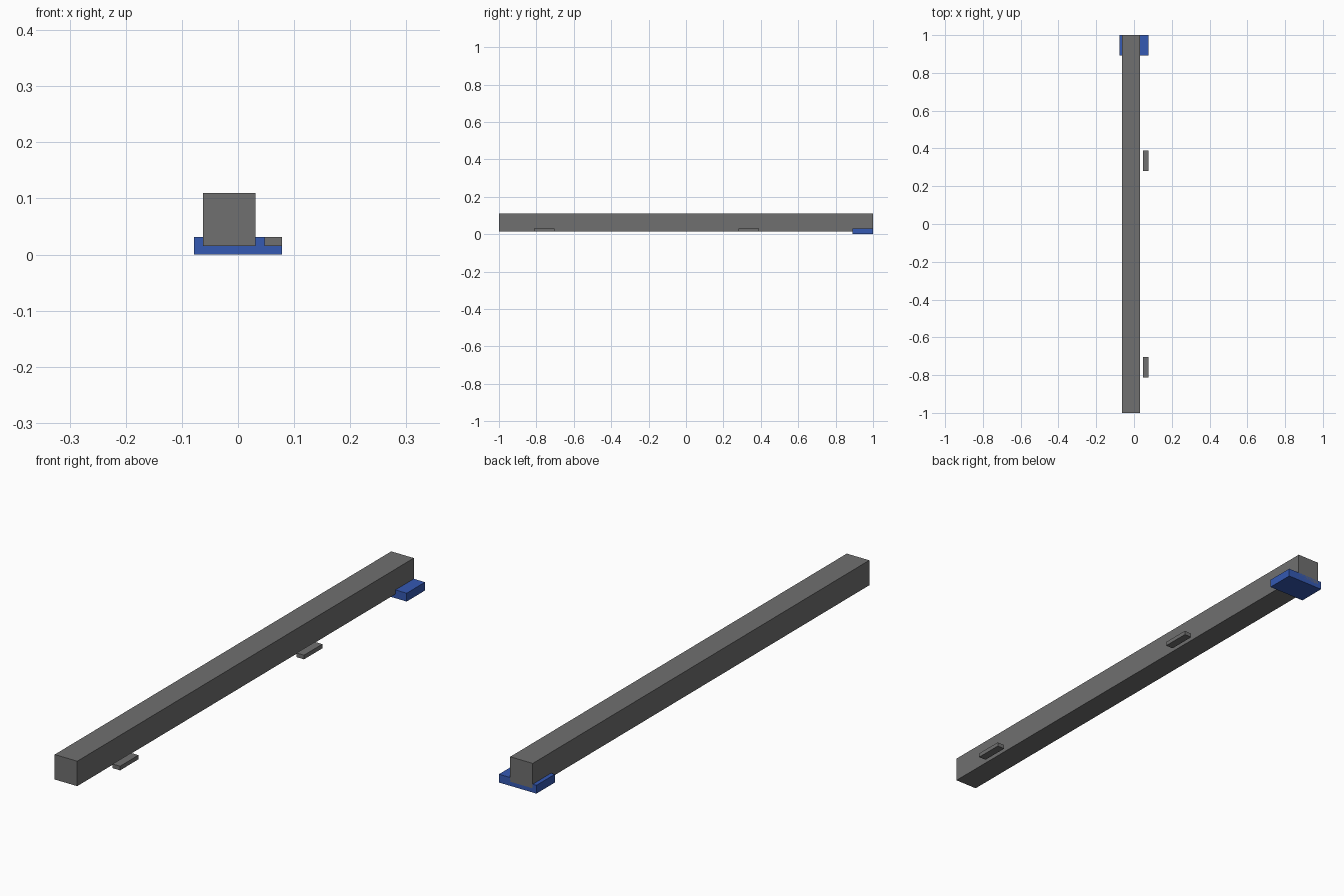
import bpy
import bmesh
from mathutils import Vector

if "Cube" in bpy.data.objects:
    bpy.data.objects.remove(bpy.data.objects["Cube"], do_unlink=True)


def material(name, colour):
    mat = bpy.data.materials.new(name)
    mat.use_nodes = True
    mat.diffuse_color = colour
    mat.node_tree.nodes["Principled BSDF"].inputs["Base Color"].default_value = colour
    return mat


def box(name, low, high, mat):
    """Flat-sided block between two opposite corners."""
    low, high = Vector(low), Vector(high)
    bm = bmesh.new()
    bmesh.ops.create_cube(bm, size=1)
    bmesh.ops.scale(bm, vec=high - low, verts=bm.verts)
    mesh = bpy.data.meshes.new(name)
    bm.to_mesh(mesh)
    bm.free()
    mesh.materials.append(mat)
    obj = bpy.data.objects.new(name, mesh)
    obj.location = (low + high) / 2
    bpy.context.collection.objects.link(obj)
    return obj


grey = material("dark grey", (0.16, 0.16, 0.16, 1))
blue = material("blue", (0.035, 0.1, 0.45, 1))

# Long square bar
box("bar", (-0.0625, -1, 0.0156), (0.0313, 1, 0.1094), grey)

# Wide foot under the back end
box("end_foot", (-0.078, 0.891, 0), (0.078, 1, 0.0313), blue)

# Two small tabs beside the bar
for name, start in (("front_tab", -0.812), ("rear_tab", 0.281)):
    box(name, (0.0469, start, 0.0156), (0.078, start + 0.109, 0.0313), grey)
